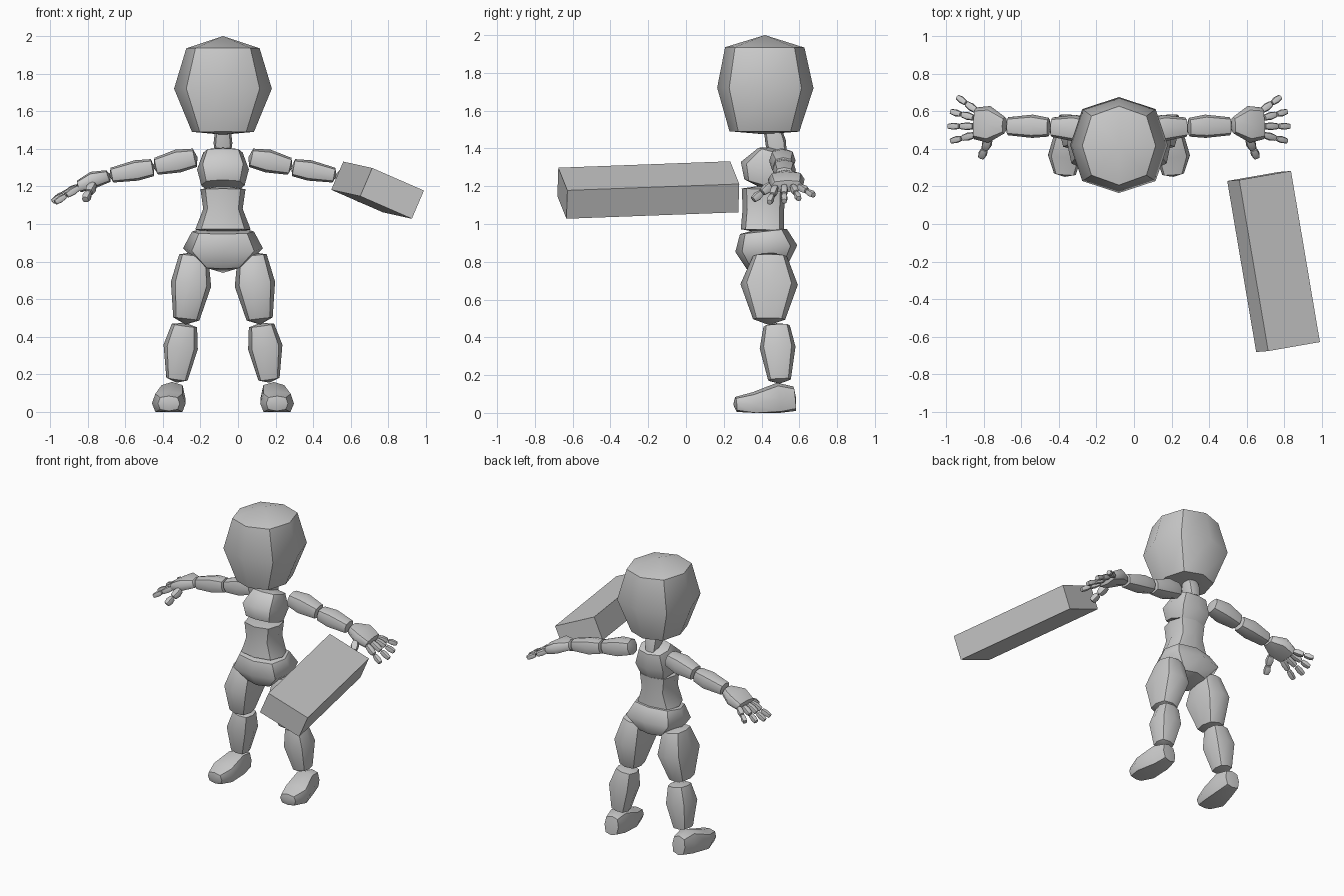
import bpy, bmesh
from mathutils import Vector

if "Cube" in bpy.data.objects:
    bpy.data.objects.remove(bpy.data.objects["Cube"])

X0 = -0.08  # body centre line
grey = bpy.data.materials.new("clay grey")
grey.diffuse_color = (0.6, 0.6, 0.6, 1)
grey.use_nodes = True
grey.node_tree.nodes["Principled BSDF"].inputs["Base Color"].default_value = grey.diffuse_color


def finish(bm, name):
    bmesh.ops.recalc_face_normals(bm, faces=bm.faces)
    for f in bm.faces:
        f.smooth = True
    me = bpy.data.meshes.new(name)
    bm.to_mesh(me)
    bm.free()
    me.materials.append(grey)
    ob = bpy.data.objects.new(name, me)
    bpy.context.collection.objects.link(ob)
    return ob


def block(name, rings, cap0=0.02, cap1=0.02, s=1, hint=(0, 1, 0), k=0.78, floor=False):
    """Soft box: eight-sided rings (x, y, z, half width, half depth) with domed ends."""
    pts = [Vector((X0 + s * r[0], r[1], r[2])) for r in rings]
    d = (pts[-1] - pts[0]).normalized()
    u = Vector(hint).cross(d).normalized()
    v = d.cross(u)
    shape = [(1, 0), (k, k), (0, 1), (-k, k), (-1, 0), (-k, -k), (0, -1), (k, -k)]
    bm = bmesh.new()
    loops = [[bm.verts.new(p + u * a * r[3] + v * b * r[4]) for a, b in shape]
             for p, r in zip(pts, rings)]
    for A, B in zip(loops, loops[1:]):
        for i in range(8):
            j = (i + 1) % 8
            f = bm.faces.new((A[i], A[j], B[j], B[i]))
    for L, p, c in ((loops[0], pts[0], -cap0), (loops[-1], pts[-1], cap1)):
        m = bm.verts.new(p + d * c)
        for i in range(0, 8, 2):
            bm.faces.new((m, L[i], L[(i + 1) % 8], L[(i + 2) % 8]))
        for i in range(8):  # crisp end rims
            bm.edges.get((L[i], L[(i + 1) % 8])).smooth = False
    for A, B in zip(loops, loops[1:]):  # crisp long corners
        for i in (1, 3, 5, 7):
            bm.edges.get((A[i], B[i])).smooth = False
    if floor:
        for w in bm.verts:
            w.co.z = max(0, w.co.z)
    return finish(bm, name)


# head, neck and trunk
block("head", [(0, .415, 1.49, .165, .185), (0, .42, 1.72, .26, .255), (0, .417, 1.935, .195, .21)],
      0.015, 0.065, k=0.75)
block("neck", [(0, .49, 1.36, .04, .045), (0, .475, 1.43, .05, .055), (0, .455, 1.52, .04, .045)])
block("chest", [(0, .415, 1.205, .115, .11), (0, .425, 1.29, .138, .14), (0, .465, 1.38, .105, .085)],
      0.02, 0.03)
block("waist", [(0, .405, .97, .148, .115), (0, .41, 1.08, .105, .11), (0, .41, 1.185, .12, .115)])
block("pelvis", [(0, .43, .775, .11, .11), (0, .425, .87, .213, .165), (0, .41, .96, .165, .125)],
      0.035, 0.02)

for s, side in ((-1, "right"), (1, "left")):
    # leg
    block(side + "_thigh", [(.155, .445, .83, .078, .09), (.17, .44, .68, .108, .152),
                            (.195, .44, .495, .07, .085)], .02, .03, s)
    block(side + "_shin", [(.205, .48, .46, .068, .07), (.225, .485, .345, .092, .095),
                           (.245, .495, .175, .057, .06)], .015, .02, s)
    block(side + "_foot", [(.265, .575, .075, .052, .065), (.27, .49, .075, .07, .085),
                           (.288, .36, .045, .09, .065), (.288, .265, .045, .058, .04)],
          .008, .015, s, (0, 0, 1), .8, True)
    # arm
    block(side + "_upper_arm", [(.15, .505, 1.352, .05, .055), (.24, .51, 1.335, .062, .07),
                                (.355, .515, 1.307, .046, .052)], .015, .015, s)
    block(side + "_forearm", [(.375, .515, 1.3, .046, .05), (.46, .52, 1.285, .055, .062),
                              (.59, .52, 1.26, .04, .048)], .01, .015, s)
    # hand
    block(side + "_palm", [(.61, .525, 1.255, .033, .045), (.69, .53, 1.235, .045, .098),
                           (.765, .535, 1.2, .033, .085)], .015, .01, s)
    fingers = {"little": ((.755, .6, 1.2), (.865, .68, 1.15)),
               "ring": ((.77, .565, 1.2), (.9, .6, 1.13)),
               "middle": ((.77, .52, 1.2), (.915, .52, 1.115)),
               "index": ((.765, .475, 1.195), (.9, .44, 1.11)),
               "thumb": ((.69, .455, 1.21), (.735, .35, 1.125))}
    for fn, (a, b) in fingers.items():
        a, b = Vector(a), Vector(b)
        w = .027 if fn == "thumb" else .021
        for n, t0, t1 in (("base", 0, .52), ("tip", .52, .97)):
            rings = [(*a.lerp(b, t0 + (t1 - t0) * t), w * q, w * q)
                     for t, q in ((.06, .75), (.5, 1), (.94, .75))]
            block(f"{side}_{fn}_{n}", rings, .004, .004, s, (0, 0, 1))
            w *= .88

# long box beside the hand
corner = Vector((.714, -.676, 1.298))
length, width, height = Vector((-.154, .91, .034)), Vector((.275, .048, -.12)), Vector((-.064, -.005, -.15))
bm = bmesh.new()
bmesh.ops.create_cube(bm, size=1)
for w in bm.verts:
    q = w.co + Vector((.5, .5, .5))
    w.co = corner + length * q.x + width * q.y + height * q.z
box = finish(bm, "long_box")
for p in box.data.polygons:
    p.use_smooth = False
